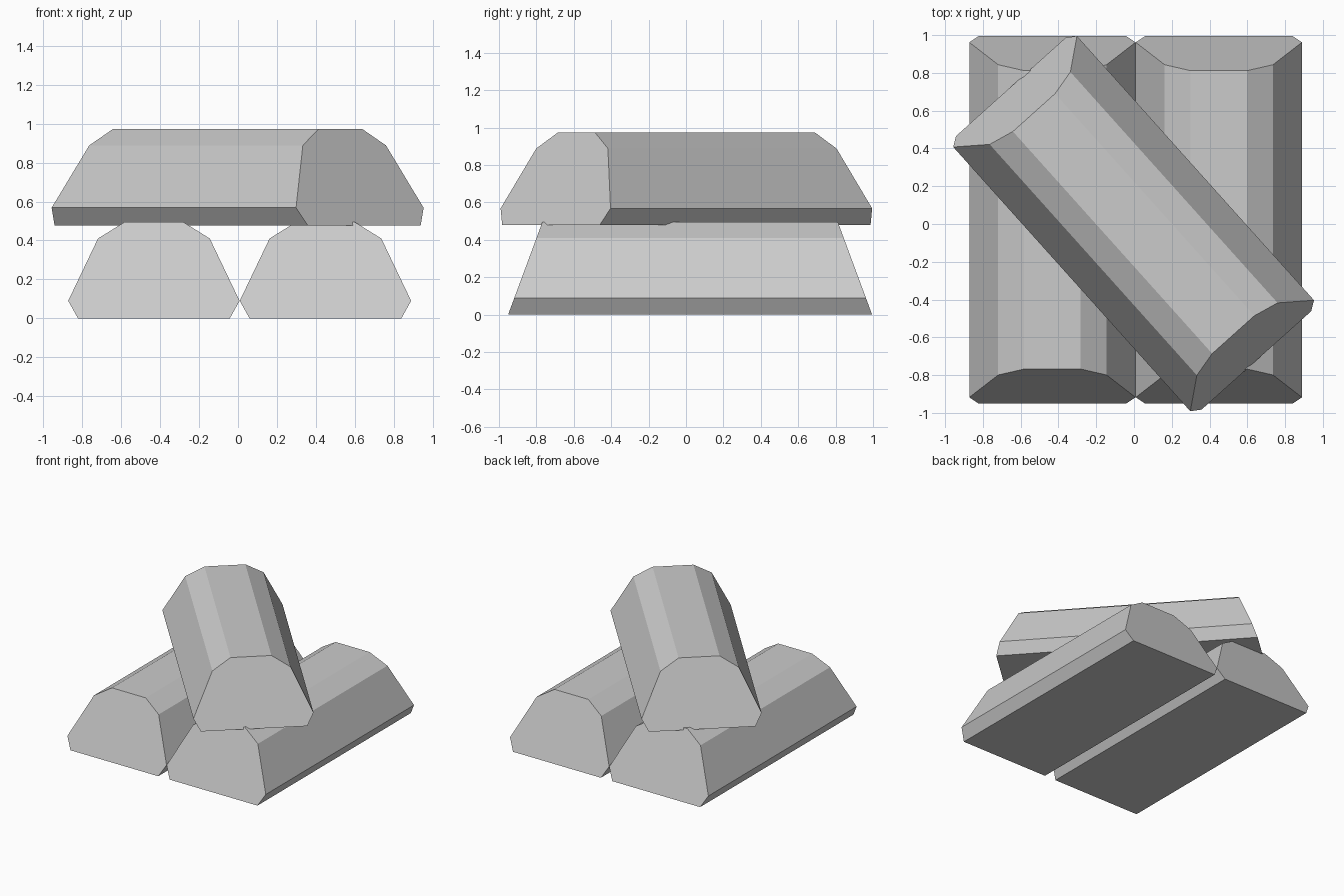
import bpy
import bmesh
import math

default_cube = bpy.data.objects.get("Cube")
if default_cube:
    bpy.data.objects.remove(default_cube, do_unlink=True)

# One plain grey for all bars
grey = bpy.data.materials.new("ingot_grey")
grey.use_nodes = True
colour = (0.6, 0.6, 0.6, 1.0)
grey.diffuse_color = colour
grey.node_tree.nodes["Principled BSDF"].inputs["Base Color"].default_value = colour

# Half cross-section: (half width, height), and the sloping ends
HALF_PROFILE = [(0.39, 0.0), (0.44, 0.09), (0.287, 0.41), (0.15, 0.495)]
HALF_LENGTH = 0.973
END_SLOPE = 0.37


def make_bar(name, location, turn=0.0):
    """Octagonal cast bar along y, with flat ends leaning inwards."""
    profile = HALF_PROFILE + [(-x, z) for x, z in reversed(HALF_PROFILE)]
    bm = bmesh.new()
    front, back = [
        [bm.verts.new((x, side * (HALF_LENGTH - END_SLOPE * z), z)) for x, z in profile]
        for side in (-1, 1)
    ]
    bm.faces.new(front)
    bm.faces.new(list(reversed(back)))
    count = len(profile)
    for i in range(count):
        j = (i + 1) % count
        bm.faces.new((front[j], front[i], back[i], back[j]))
    bmesh.ops.recalc_face_normals(bm, faces=bm.faces)
    mesh = bpy.data.meshes.new(name)
    bm.to_mesh(mesh)
    bm.free()
    mesh.materials.append(grey)
    bar = bpy.data.objects.new(name, mesh)
    bar.location = location
    bar.rotation_euler.z = math.radians(turn)
    bpy.context.collection.objects.link(bar)
    return bar


# Two bars side by side, a third laid across them
make_bar("right_bar", (-0.432, 0.022, 0.0))
make_bar("left_bar", (0.449, 0.022, 0.0))
make_bar("top_bar", (-0.002, 0.002, 0.478), turn=41.9)
